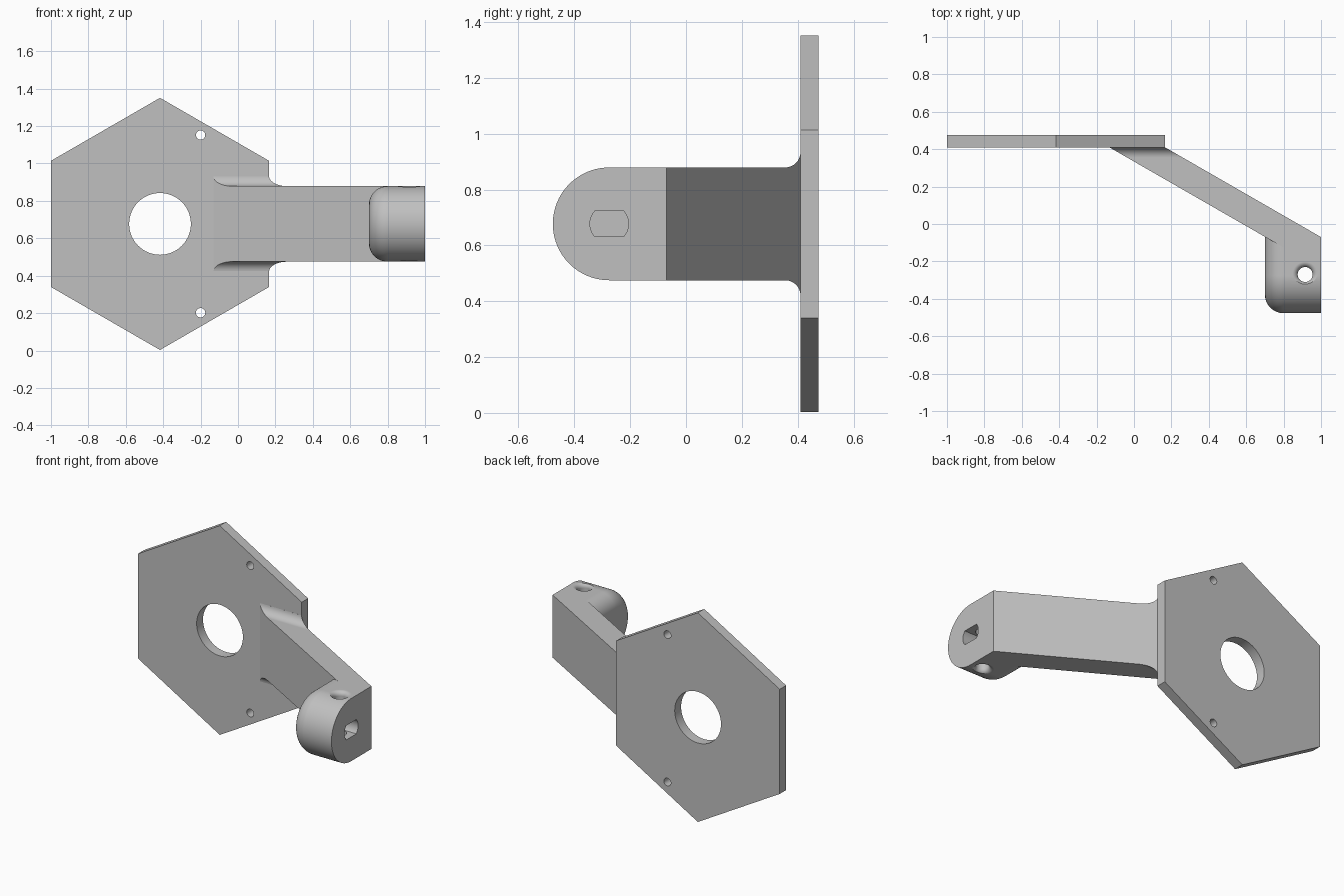
import bpy, bmesh
from math import sin, cos, pi, radians

cube = bpy.data.objects.get("Cube")
if cube:
    bpy.data.objects.remove(cube, do_unlink=True)

grey = bpy.data.materials.new("light grey plastic")
grey.use_nodes = True
grey.diffuse_color = (0.53, 0.53, 0.53, 1)
grey.node_tree.nodes["Principled BSDF"].inputs["Base Color"].default_value = (0.53, 0.53, 0.53, 1)

MID = 0.677           # height of the symmetry plane
HALF = 0.202          # half width of arm and hub
PLATE_X = -0.417
FRONT, BACK = 0.41, 0.475


def loft(name, rings):
    """Closed solid through a list of equal-length point rings."""
    bm = bmesh.new()
    loops = [[bm.verts.new(p) for p in ring] for ring in rings]
    n = len(loops[0])
    for a, b in zip(loops, loops[1:]):
        for i in range(n):
            j = (i + 1) % n
            bm.faces.new((a[i], a[j], b[j], b[i]))
    bm.faces.new(loops[0])
    bm.faces.new(loops[-1])
    bmesh.ops.recalc_face_normals(bm, faces=bm.faces)
    mesh = bpy.data.meshes.new(name)
    bm.to_mesh(mesh)
    bm.free()
    mesh.materials.append(grey)
    obj = bpy.data.objects.new(name, mesh)
    bpy.context.collection.objects.link(obj)
    return obj


def boolean(target, tool, operation):
    """Apply a boolean and discard the tool."""
    mod = target.modifiers.new(operation, "BOOLEAN")
    mod.operation, mod.solver, mod.object = operation, "EXACT", tool
    bpy.context.view_layer.objects.active = target
    bpy.ops.object.modifier_apply(modifier=mod.name)
    bpy.data.objects.remove(tool, do_unlink=True)


def plate_ring(x, z, r, y, n):
    return [(x + r * sin(2 * pi * i / n), y, z + r * cos(2 * pi * i / n)) for i in range(n)]


def plate_prism(name, x, z, r, n, margin=0.0):
    return loft(name, [plate_ring(x, z, r, y, n) for y in (FRONT - margin, BACK + margin)])


# Hexagonal plate
bracket = plate_prism("bracket", PLATE_X, MID, 0.674, 6)

# Slanted arm, flaring into the plate with a fillet
SLOPE = 0.5755


def arm_ring(y, half):
    shift = (FRONT - min(y, FRONT)) / SLOPE
    front, back = -0.132 + shift, 0.1655 + shift
    return [(front, y, MID - half), (front, y, MID + half),
            (back, y, MID + half), (back, y, MID - half)]


FLARE = 0.055
tip = [(1, -0.241, MID - HALF), (1, -0.241, MID + HALF),
       (1, -0.07, MID + HALF), (1, -0.07, MID - HALF)]
rings = [tip]
for i in range(11):
    a = radians(85) * i / 10
    rings.append(arm_ring(FRONT - FLARE + FLARE * sin(a), HALF + FLARE * (1 - cos(a))))
rings.append(arm_ring(FRONT + 0.02, HALF + FLARE))
arm = loft("arm", rings)

# Round-nosed hub with a rounded inner rim
HUB_Y, RIM = -0.275, 0.1


def hub_ring(x, inset):
    r = HALF - inset
    rear = -0.15 + SLOPE * (1 - x)
    nose = [(x, HUB_Y - r * sin(pi * i / 40), MID + r * cos(pi * i / 40)) for i in range(41)]
    return [(x, rear, MID + r)] + nose + [(x, rear, MID - r)]


rings = []
for i in range(13):
    a = pi / 2 * i / 12
    rings.append(hub_ring(0.7 + RIM * (1 - cos(a)), RIM * (1 - sin(a))))
rings.append(hub_ring(1, 0))
hub = loft("hub", rings)

boolean(arm, hub, "UNION")
boolean(bracket, arm, "UNION")

# Centre opening and two screw holes in the plate
boolean(bracket, plate_prism("opening", PLATE_X, MID, 0.165, 64, 0.1), "DIFFERENCE")
for side in (-1, 1):
    boolean(bracket, plate_prism("screw_hole", -0.2, MID + side * 0.475, 0.025, 24, 0.1), "DIFFERENCE")

# Flat-sided shaft socket in the hub end
FLAT, ROUND = 0.046, 0.069
half_arc = [-FLAT + 2 * FLAT * i / 10 for i in range(11)]
profile = [((ROUND ** 2 - z * z) ** 0.5, z) for z in half_arc]
profile += [(-y, -z) for y, z in profile]
socket = loft("shaft_socket", [[(x, HUB_Y + y, MID + z) for y, z in profile] for x in (0.78, 1.1)])
boolean(bracket, socket, "DIFFERENCE")

# Vertical set-screw hole with rounded mouths
mouth = [(0.04 + 0.028 * (1 - cos(pi / 2 * i / 6)), HALF - 0.028 + 0.028 * sin(pi / 2 * i / 6))
         for i in range(7)] + [(0.068, HALF + 0.1)]
lathe = [(r, -h) for r, h in reversed(mouth)] + mouth
bore = loft("set_screw_hole", [[(0.915 + r * cos(2 * pi * i / 32), -0.27 + r * sin(2 * pi * i / 32), MID + h)
                                for i in range(32)] for r, h in lathe])
boolean(bracket, bore, "DIFFERENCE")

# Smooth the curves, keep the edges crisp
bpy.ops.object.select_all(action="DESELECT")
bracket.select_set(True)
bpy.context.view_layer.objects.active = bracket
bpy.ops.object.shade_smooth_by_angle(angle=radians(25))
weighted = bracket.modifiers.new("even_shading", "WEIGHTED_NORMAL")
weighted.keep_sharp = True
